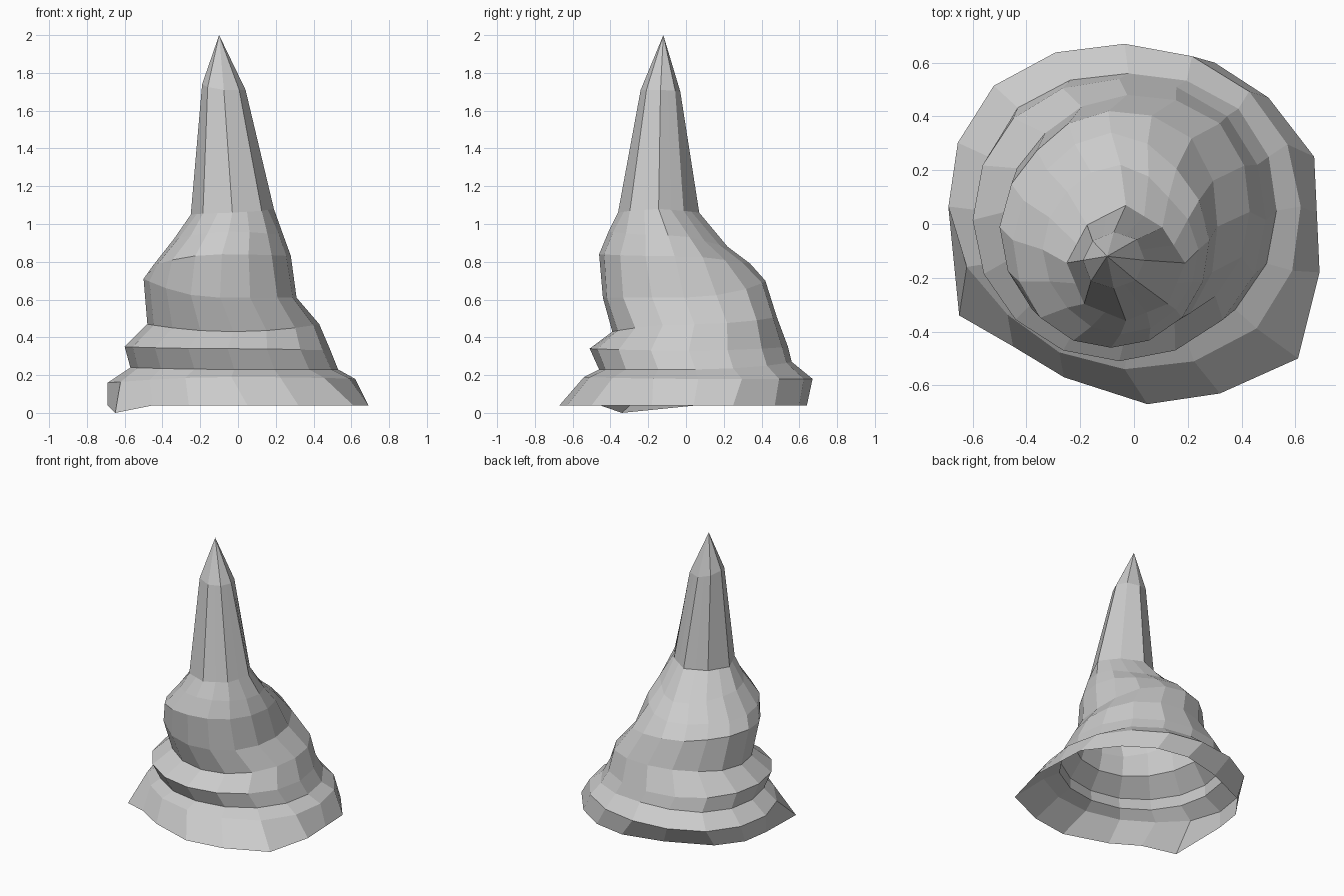
import bpy, bmesh
from math import sin, cos, pi

if "Cube" in bpy.data.objects:
    bpy.data.objects.remove(bpy.data.objects["Cube"])

SIDES = 16
# Irregular outline of the open foot, anticlockwise from the right
FOOT = [(.68, .04), (.67, .25), (.50, .47), (.30, .60), (.07, .64), (-.22, .57),
        (-.53, .43), (-.66, .26), (-.69, .06), (-.65, -.34), (-.45, -.455),
        (-.26, -.57), (.05, -.67), (.32, -.63), (.61, -.50), (.69, -.18)]
# Each ring: reach and height on the right, back, left and front,
# then a bulge factor for the back-right, back-left, front-left, front-right
RINGS = [
    ((.62, .67, -.69, -.54), (.18, .18, .16, .19), (1.0, 1.05, .94, 1.06)),
    ((.53, .56, -.57, -.46), (.23, .27, .24, .23), (1.05, 1.06, 1.0, 1.02)),
    ((.49, .54, -.60, -.51), (.33, .35, .35, .34), (1.04, 1.02, 1.0, 1.0)),
    ((.43, .48, -.48, -.39), (.47, .51, .47, .43), (1.07, .95, 1.0, 1.02)),
    ((.31, .42, -.50, -.44), (.61, .70, .71, .61), (1.08, .93, 1.0, 1.06)),
    ((.28, .34, -.45, -.46), (.83, .79, .78, .84), (.94, .93, 1.02, 1.02)),
    ((.24, .22, -.34, -.41), (.94, .88, .92, .96), (.87, .97, .97, 1.0)),
    ((.19, .07, -.25, -.36), (1.08, 1.06, 1.05, 1.06), (.87, .93, 1, 1)),
    ((.04, -.03, -.19, -.24), (1.71, 1.70, 1.74, 1.71), (1.05, .97, 1.05, 1)),
]
TIP = (-.10, -.12, 2.0)


def ring_points(reach, height, bulge):
    r, b, l, f = reach
    cx, cy = (r + l) / 2, (b + f) / 2
    pts = []
    for i in range(SIDES):
        a = 2 * pi * i / SIDES
        c, s = cos(a), sin(a)
        k = 1 + (bulge[i * 4 // SIDES] - 1) * sin(2 * a) ** 2
        z = height[0 if c > 0 else 2] * c * c + height[1 if s > 0 else 3] * s * s
        pts.append([cx + (r - l) / 2 * c * k, cy + (b - f) / 2 * s * k, z])
    # The narrow spire has half as many visible sides
    if min(height) > 1:
        for i in range(1, SIDES, 2):
            p, q = pts[i - 1], pts[(i + 1) % SIDES]
            pts[i] = [(u + v) / 2 for u, v in zip(p, q)]
    return pts


# Hollow, open-bottomed rock spire with stepped ledges;
# the foot dips to the ground at its front-left corner
bm = bmesh.new()
foot = [(x, y, 0 if i == 9 else .04) for i, (x, y) in enumerate(FOOT)]
loops = [[bm.verts.new(p) for p in pts]
         for pts in [foot] + [ring_points(*ring) for ring in RINGS]]
for low, high in zip(loops, loops[1:]):
    for i in range(SIDES):
        j = (i + 1) % SIDES
        bm.faces.new((low[i], low[j], high[j], high[i]))

# Pointed tip
tip = bm.verts.new(TIP)
for i in range(SIDES):
    bm.faces.new((loops[-1][i], loops[-1][(i + 1) % SIDES], tip))

mesh = bpy.data.meshes.new("rock_spire")
bm.to_mesh(mesh)
bm.free()
bpy.context.collection.objects.link(bpy.data.objects.new("rock_spire", mesh))
